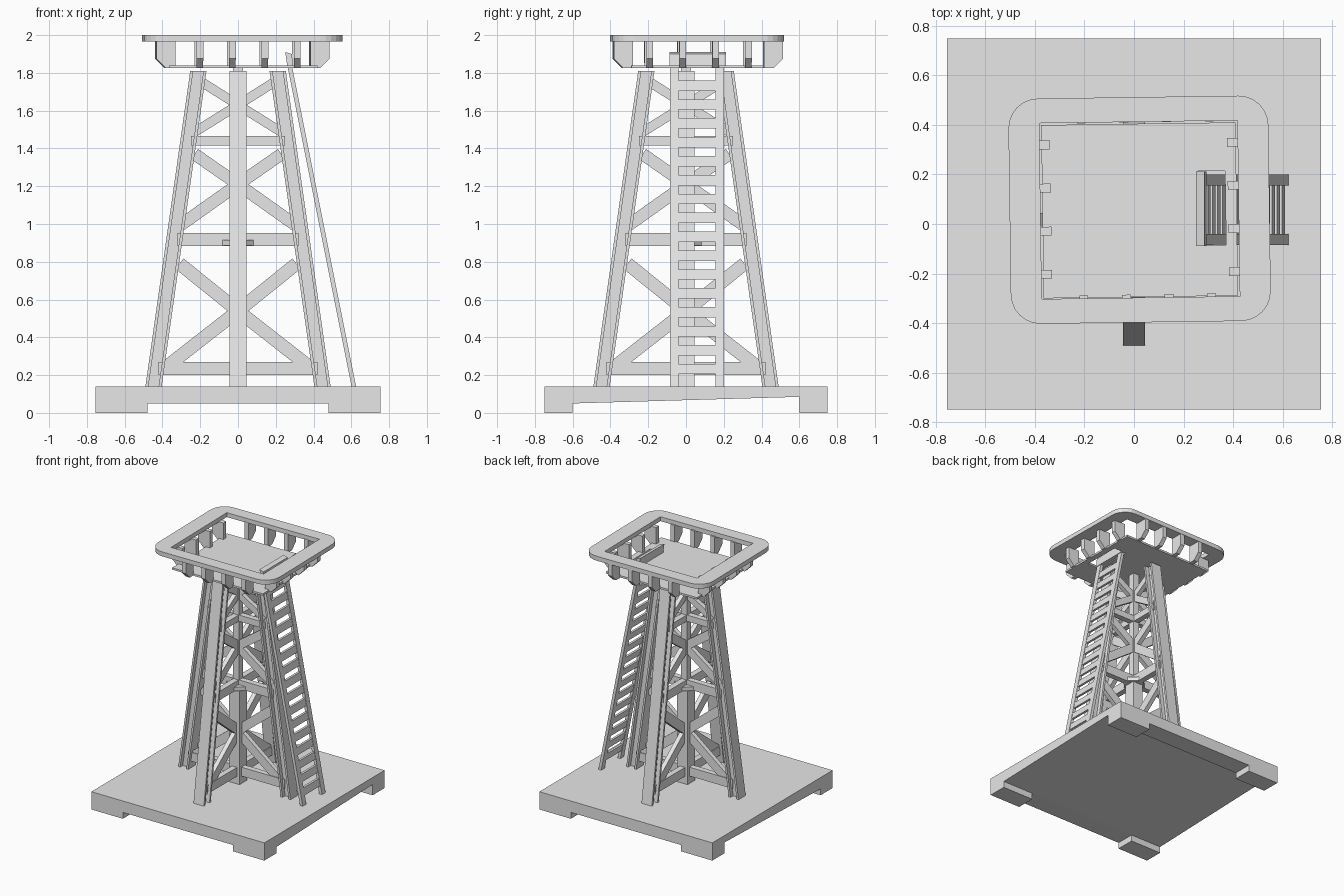
import bpy, bmesh, math
from mathutils import Vector, Matrix

old = bpy.data.objects.get("Cube")
if old:
    bpy.data.objects.remove(old)

GREY = (0.8, 0.8, 0.8, 1)
mat = bpy.data.materials.new("plain_grey")
mat.use_nodes = True
mat.diffuse_color = GREY
mat.node_tree.nodes["Principled BSDF"].inputs["Base Color"].default_value = GREY


def finish(name, bm):
    bmesh.ops.recalc_face_normals(bm, faces=bm.faces)
    me = bpy.data.meshes.new(name)
    bm.to_mesh(me)
    bm.free()
    me.materials.append(mat)
    ob = bpy.data.objects.new(name, me)
    bpy.context.collection.objects.link(ob)
    return ob


def add_box(bm, x, y, z):
    size = Matrix.Diagonal((x[1] - x[0], y[1] - y[0], z[1] - z[0], 1))
    mid = Vector((sum(x) / 2, sum(y) / 2, sum(z) / 2))
    bmesh.ops.create_cube(bm, size=1, matrix=Matrix.Translation(mid) @ size)


def add_prism(bm, points, offset):
    """Extrude a closed outline of 3D points by an offset vector."""
    face = bm.faces.new([bm.verts.new(p) for p in points])
    out = bmesh.ops.extrude_face_region(bm, geom=[face])
    moved = [v for v in out["geom"] if isinstance(v, bmesh.types.BMVert)]
    bmesh.ops.translate(bm, verts=moved, vec=offset)


def add_bar(bm, a, b, width, depth):
    """Flat bar in the xz plane from a to b, centred on y = 0."""
    a, b = Vector(a), Vector(b)
    d = (b - a).normalized() * width / 2
    n = Vector((-d.y, d.x))
    pts = [(p.x, -depth / 2, p.y) for p in (a - n, b - n, b + n, a + n)]
    add_prism(bm, pts, (0, depth, 0))


def turn(bm, quarter):
    bmesh.ops.rotate(bm, verts=bm.verts, matrix=Matrix.Rotation(quarter * math.pi / 2, 3, 'Z'))


# Base slab with a gently sloping underside, and corner feet
bm = bmesh.new()
side = [(-.75, .14), (-.75, .05), (-.6, .05), (.6, .085), (.6, .05), (.75, .05), (.75, .14)]
add_prism(bm, [(-.755, y, z) for y, z in side], (1.51, 0, 0))
finish("base_slab", bm)
bm = bmesh.new()
for sx in (-1, 1):
    for sy in (-1, 1):
        add_box(bm, sorted((sx * .48, sx * .755)), sorted((sy * .6, sy * .75)), (0, .06))
finish("base_feet", bm)

# Four leaning I-beam legs, one in the middle of each side
for i, side in enumerate(("left", "back", "right", "front")):
    bm = bmesh.new()
    lean = (-.24, 0, 1.69)
    for inner, outer, half in ((.407, .423, .045), (.423, .477, .012), (.477, .493, .045)):
        foot = [(inner, -half, .12), (outer, -half, .12), (outer, half, .12), (inner, half, .12)]
        add_prism(bm, foot, lean)
    turn(bm, i)
    finish(side + "_leg", bm)

# Centre post, thinner above its diamond plate
bm = bmesh.new()
add_box(bm, (-.045, .045), (-.045, .045), (.13, .89))
add_box(bm, (-.026, .026), (-.026, .026), (.9, 1.83))
finish("centre_post", bm)
bm = bmesh.new()
add_prism(bm, [(.105, 0, .885), (0, .105, .885), (-.105, 0, .885), (0, -.105, .885)], (0, 0, .03))
finish("centre_plate", bm)

# Cross bracing in two planes through the centre
beams = ((.42, .235, .07), (.32, .918, .07), (.25, 1.44, .05))
crosses = ((.39, .235, .54, .31, .79, .07), (.31, .99, 1.21, .23, 1.37, .065),
           (.24, 1.48, 1.63, .19, 1.75, .05))
for q, name in enumerate(("sideways_bracing", "lengthways_bracing")):
    bm = bmesh.new()
    for x, z, w in beams:
        add_bar(bm, (-x, z), (x, z), w, .045)
    for x0, z0, zc, x1, z1, w in crosses:
        for s in (-1, 1):
            add_bar(bm, (s * x0, z0), (0, zc), w, .035)
            add_bar(bm, (0, zc), (s * x1, z1), w, .035)
    turn(bm, q)
    finish(name, bm)

# Ladder leaning on the left side, running up through the hatch
def ladder_x(z):
    return .613 - (z - .14) * .2

bm = bmesh.new()
for y in (-.085, .155):
    rail = [(ladder_x(z) + dx, y, z) for z, dx in ((.13, -.012), (.13, .012), (1.85, .012), (1.85, -.012))]
    add_prism(bm, rail, (0, .045, 0))
finish("ladder_rails", bm)
bm = bmesh.new()
for i in range(16):
    lo, hi = .205 + i * .1, .26 + i * .1
    slat = [(ladder_x(z) + dx, -.045, z) for z, dx in ((lo, -.009), (lo, .009), (hi, .009), (hi, -.009))]
    add_prism(bm, slat, (0, .205, 0))
finish("ladder_rungs", bm)

# Platform floor as strips around the hatch, and the hatch kerb
bm = bmesh.new()
FZ = (1.825, 1.84)
add_box(bm, (-.37, .26), (-.295, .405), FZ)
add_box(bm, (.37, .415), (-.295, .405), FZ)
add_box(bm, (.26, .37), (-.295, -.09), FZ)
add_box(bm, (.26, .37), (.21, .405), FZ)
finish("platform_floor", bm)
bm = bmesh.new()
add_prism(bm, [(.262, -.088, 1.83), (.292, -.088, 1.83), (.285, -.088, 1.9), (.25, -.088, 1.91)], (0, .3, 0))
finish("hatch_kerb", bm)

# Rounded top rim around a square opening
CX, CY = .0225, .0575
bm = bmesh.new()
outer = []
R = .12
for k, (sx, sy) in enumerate(((1, 1), (-1, 1), (-1, -1), (1, -1))):
    for j in range(7):
        a = math.radians(k * 90 + j * 15)
        outer.append((CX + sx * (.525 - R) + R * math.cos(a), CY + sy * (.455 - R) + R * math.sin(a)))
inner = [(CX + sx * .4, CY + sy * .355) for sx, sy in ((1, 1), (-1, 1), (-1, -1), (1, -1))]
edges = []
for ring in (outer, inner):
    vs = [bm.verts.new((x, y, 1.965)) for x, y in ring]
    edges += [bm.edges.new((vs[i], vs[(i + 1) % len(vs)])) for i in range(len(vs))]
bmesh.ops.triangle_fill(bm, edges=edges, use_beauty=True)
out = bmesh.ops.extrude_face_region(bm, geom=bm.faces[:])
bmesh.ops.translate(bm, verts=[v for v in out["geom"] if isinstance(v, bmesh.types.BMVert)], vec=(0, 0, .035))
bmesh.ops.dissolve_limit(bm, angle_limit=.01, verts=bm.verts, edges=bm.edges)
rim = finish("top_rim", bm)

# Wedge brackets holding the rim above the floor
bm = bmesh.new()
wedge = ((0, 1.825), (.05, 1.825), (.1, 1.875), (.1, 1.97), (0, 1.97))
for i in range(4):
    x, y = -.225 + i * .172, -.205 + i * .174
    for start, way in ((-.285, -1), (.41, 1)):
        add_prism(bm, [(x, start + way * d, z) for d, z in wedge], (.035, 0, 0))
    for start, way in ((-.335, -1), (.38, 1)):
        add_prism(bm, [(start + way * d, y - .01, z) for d, z in wedge], (0, .035, 0))
brackets = finish("rim_brackets", bm)

# The rim sits very slightly askew
skew = Matrix.Translation((CX, CY, 0)) @ Matrix.Rotation(math.radians(.8), 4, 'Z') @ Matrix.Translation((-CX, -CY, 0))
for ob in (rim, brackets, bpy.data.objects["platform_floor"]):
    ob.data.transform(skew)
